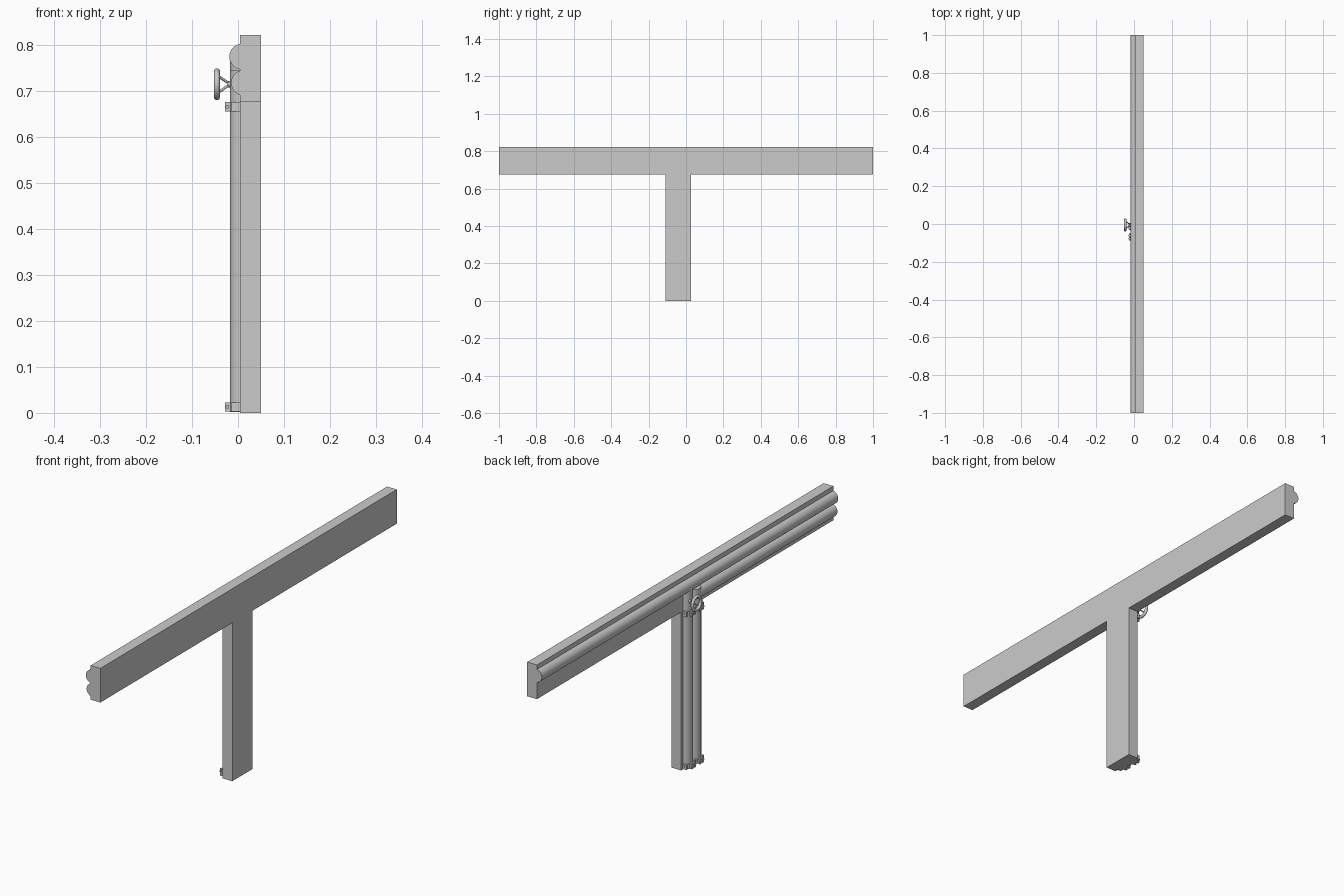
import bpy, math
from mathutils import Vector

if "Cube" in bpy.data.objects:
    bpy.data.objects.remove(bpy.data.objects["Cube"], do_unlink=True)

grey = bpy.data.materials.new("plain_grey")
grey.use_nodes = True
colour = (0.6, 0.6, 0.6, 1)
grey.diffuse_color = colour
grey.node_tree.nodes["Principled BSDF"].inputs["Base Color"].default_value = colour


def finish(name, smooth=False):
    ob = bpy.context.object
    ob.name = name
    ob.data.materials.append(grey)
    if smooth:
        bpy.ops.object.shade_smooth_by_angle(angle=math.radians(40))
    return ob


def box(name, low, high):
    low, high = Vector(low), Vector(high)
    bpy.ops.mesh.primitive_cube_add(size=1, location=(low + high) / 2)
    bpy.context.object.scale = high - low
    bpy.ops.object.transform_apply(location=False, rotation=False, scale=True)
    return finish(name)


def rod(name, start, end, radius, sides=32):
    start, end = Vector(start), Vector(end)
    way = end - start
    bpy.ops.mesh.primitive_cylinder_add(
        vertices=sides, radius=radius, depth=way.length, location=(start + end) / 2,
        rotation=way.to_track_quat('Z', 'Y').to_euler())
    return finish(name, True)


# Backing boards
BACK, FACE, UNDER, TOP = 0.05, 0.004, 0.676, 0.822
box("cross_board", (FACE, -1, UNDER), (BACK, 1, TOP))
box("upright_board", (FACE, -0.11, 0), (BACK, 0.027, UNDER))

# Pipes half sunk into the boards
R = 0.028
PX = 0.011
LEFT_Y, RIGHT_Y = -0.013, -0.069
HIGH_Z, LOW_Z = 0.775, 0.718
rod("upper_pipe", (0.009, -1, HIGH_Z), (0.009, 1, HIGH_Z), R)
rod("lower_pipe", (0.013, -1, LOW_Z), (0.013, RIGHT_Y, LOW_Z), R)
rod("left_riser", (PX, LEFT_Y, 0.002), (PX, LEFT_Y, HIGH_Z), R)
rod("right_riser", (PX, RIGHT_Y, 0.002), (PX, RIGHT_Y, LOW_Z + R), R)

# Pipe clamps with a front tab, side ears and bolts
for side, y in (("left", LEFT_Y), ("right", RIGHT_Y)):
    for level, z in (("bottom", 0.013), ("top", 0.666)):
        tag = f"{side}_{level}_clamp"
        rod(tag + "_band", (PX, y, z - 0.01), (PX, y, z + 0.01), R + 0.003)
        for s in (-1, 1):
            a, b = sorted((y + s * 0.004, y + s * 0.014))
            box(tag + "_tab", (-0.028, a, z - 0.01), (-0.012, b, z + 0.01))
            a, b = sorted((y + s * 0.022, y + s * 0.031))
            box(tag + "_ear", (-0.014, a, z - 0.01), (FACE, b, z + 0.01))
            rod(tag + "_ear_bolt", (-0.003, y + s * 0.03, z),
                (-0.003, y + s * 0.034, z), 0.004, 12)
        rod(tag + "_bolt", (-0.023, y - 0.018, z), (-0.023, y + 0.018, z), 0.004, 12)

# Valve hand wheel on the left riser
WY, WZ = -0.005, 0.715
bpy.ops.mesh.primitive_torus_add(
    major_radius=0.028, minor_radius=0.0065, major_segments=40, minor_segments=14,
    location=(-0.046, WY, WZ), rotation=(0, math.pi / 2, 0))
finish("wheel_rim", True)
rod("wheel_hub", (-0.024, WY, WZ), (0.0, WY, WZ), 0.007, 20)
for i in range(4):
    t = math.pi / 4 + i * math.pi / 2
    rod("wheel_spoke", (-0.017, WY, WZ),
        (-0.045, WY + 0.027 * math.cos(t), WZ + 0.027 * math.sin(t)), 0.003, 10)
